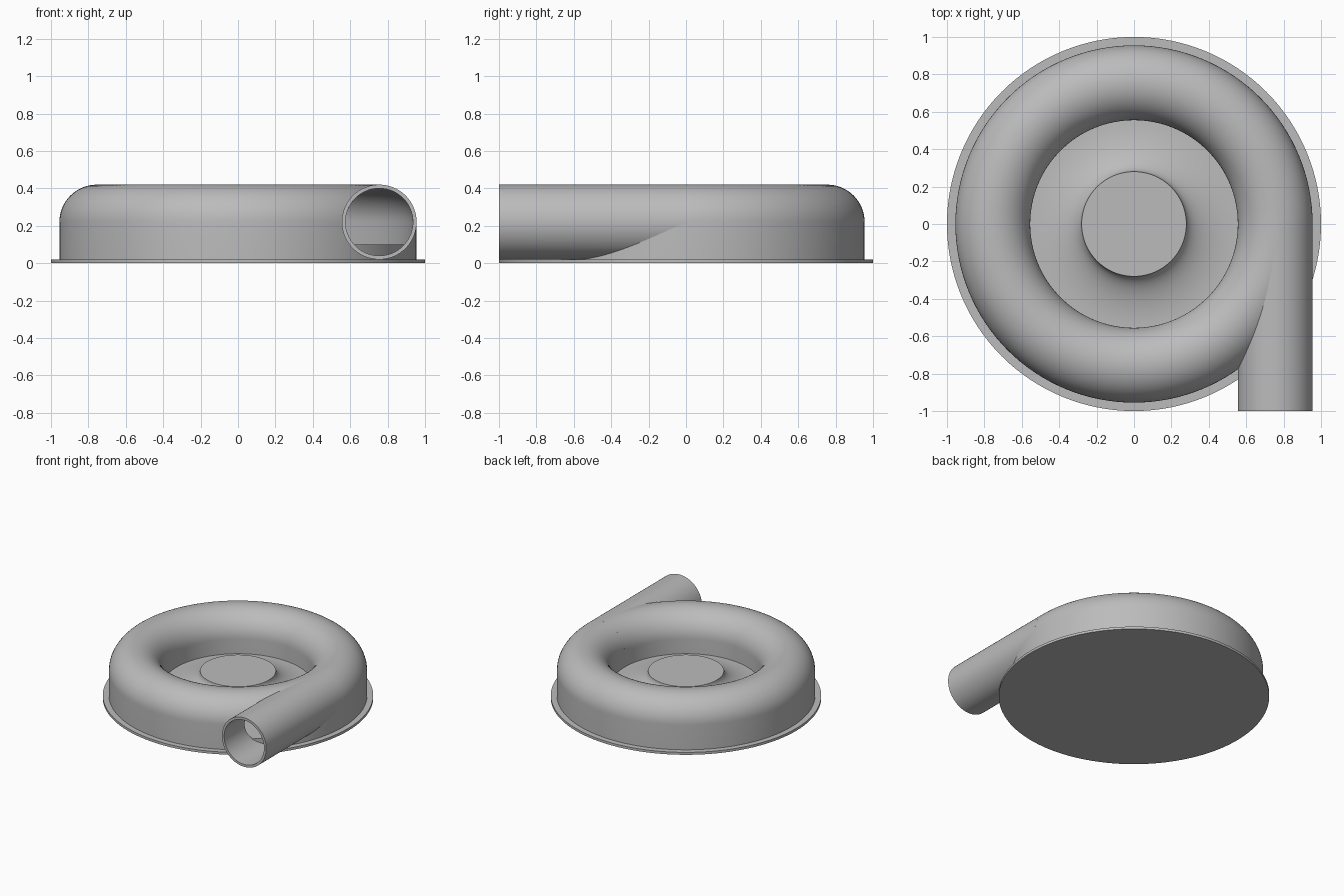
import bpy, bmesh
from math import sin, cos, pi, radians
from mathutils import Matrix

cube = bpy.data.objects.get("Cube")
if cube:
    bpy.data.objects.remove(cube, do_unlink=True)

TUBE_X, TUBE_Z = 0.755, 0.22       # centre of the scroll cross-section
OUTER, INNER = 0.2, 0.18           # outside and bore radii
PLATE_TOP, FLOOR_TOP = 0.02, 0.1
SEGMENTS = 128

grey = bpy.data.materials.new("cast_grey")
grey.use_nodes = True
grey.diffuse_color = (0.5, 0.5, 0.5, 1)
grey.node_tree.nodes["Principled BSDF"].inputs["Base Color"].default_value = (0.5, 0.5, 0.5, 1)


def make_object(name, bm):
    bmesh.ops.remove_doubles(bm, verts=bm.verts, dist=1e-5)
    bmesh.ops.recalc_face_normals(bm, faces=bm.faces)
    mesh = bpy.data.meshes.new(name)
    bm.to_mesh(mesh)
    bm.free()
    mesh.materials.append(grey)
    obj = bpy.data.objects.new(name, mesh)
    bpy.context.collection.objects.link(obj)
    return obj


def revolve(name, profile, closed):
    """Spin an (r, z) profile about the vertical axis."""
    bm = bmesh.new()
    verts = [bm.verts.new((r, 0, z)) for r, z in profile]
    edges = [bm.edges.new(pair) for pair in zip(verts, verts[1:])]
    if closed:
        edges.append(bm.edges.new((verts[-1], verts[0])))
    bmesh.ops.spin(bm, geom=verts + edges, cent=(0, 0, 0), axis=(0, 0, 1),
                   angle=2 * pi, steps=SEGMENTS, use_merge=True)
    return make_object(name, bm)


def cylinder(name, radius, y0, y1):
    """Horizontal cylinder along y, centred on the outlet."""
    bm = bmesh.new()
    place = Matrix.Translation((TUBE_X, (y0 + y1) / 2, TUBE_Z)) @ Matrix.Rotation(pi / 2, 4, 'X')
    bmesh.ops.create_cone(bm, cap_ends=True, segments=96, radius1=radius,
                          radius2=radius, depth=y1 - y0, matrix=place)
    return make_object(name, bm)


def arch(radius, bottom):
    """Half-round top on two straight legs."""
    curve = [(TUBE_X + radius * cos(pi * i / 32), TUBE_Z + radius * sin(pi * i / 32))
             for i in range(33)]
    return [(TUBE_X + radius, bottom)] + curve + [(TUBE_X - radius, bottom)]


def cut(obj, cutters):
    bpy.context.view_layer.objects.active = obj
    for cutter in cutters:
        mod = obj.modifiers.new("cut", 'BOOLEAN')
        mod.operation = 'DIFFERENCE'
        mod.solver = 'EXACT'
        mod.object = cutter
        bpy.ops.object.modifier_apply(modifier=mod.name)


# Round base plate
base_plate = revolve("base_plate", [(0, 0), (1, 0), (1, PLATE_TOP), (0, PLATE_TOP)], False)

# Raised floor sweeping up to a flat central hub
sweep = [(0.56 - 0.28 * sin(pi / 2 * i / 16), 0.22 - 0.12 * cos(pi / 2 * i / 16))
         for i in range(17)]
hub_floor = revolve("hub_floor", [(0, 0.01), (0.94, 0.01), (0.94, FLOOR_TOP)]
                    + sweep + [(0, 0.22)], False)

# Hollow ring casing and straight tangential outlet
casing = revolve("scroll_casing", arch(OUTER, PLATE_TOP - 0.005), True)
outlet = cylinder("outlet_pipe", OUTER, -1, 0)

# Hollow both out so the outlet opens into the ring channel
channel = revolve("channel_cutter", arch(INNER, -0.1), True)
bore = cylinder("bore_cutter", INNER, -1.1, -0.01)
long_bore = cylinder("long_bore_cutter", INNER, -1.1, 0.1)
cut(casing, [channel, bore])
cut(outlet, [long_bore, channel])
for cutter in (channel, bore, long_bore):
    bpy.data.objects.remove(cutter, do_unlink=True)

# Smooth curved surfaces, keep rims crisp
for obj in (base_plate, hub_floor, casing, outlet):
    bpy.ops.object.select_all(action='DESELECT')
    obj.select_set(True)
    bpy.context.view_layer.objects.active = obj
    bpy.ops.object.shade_smooth_by_angle(angle=radians(30))
